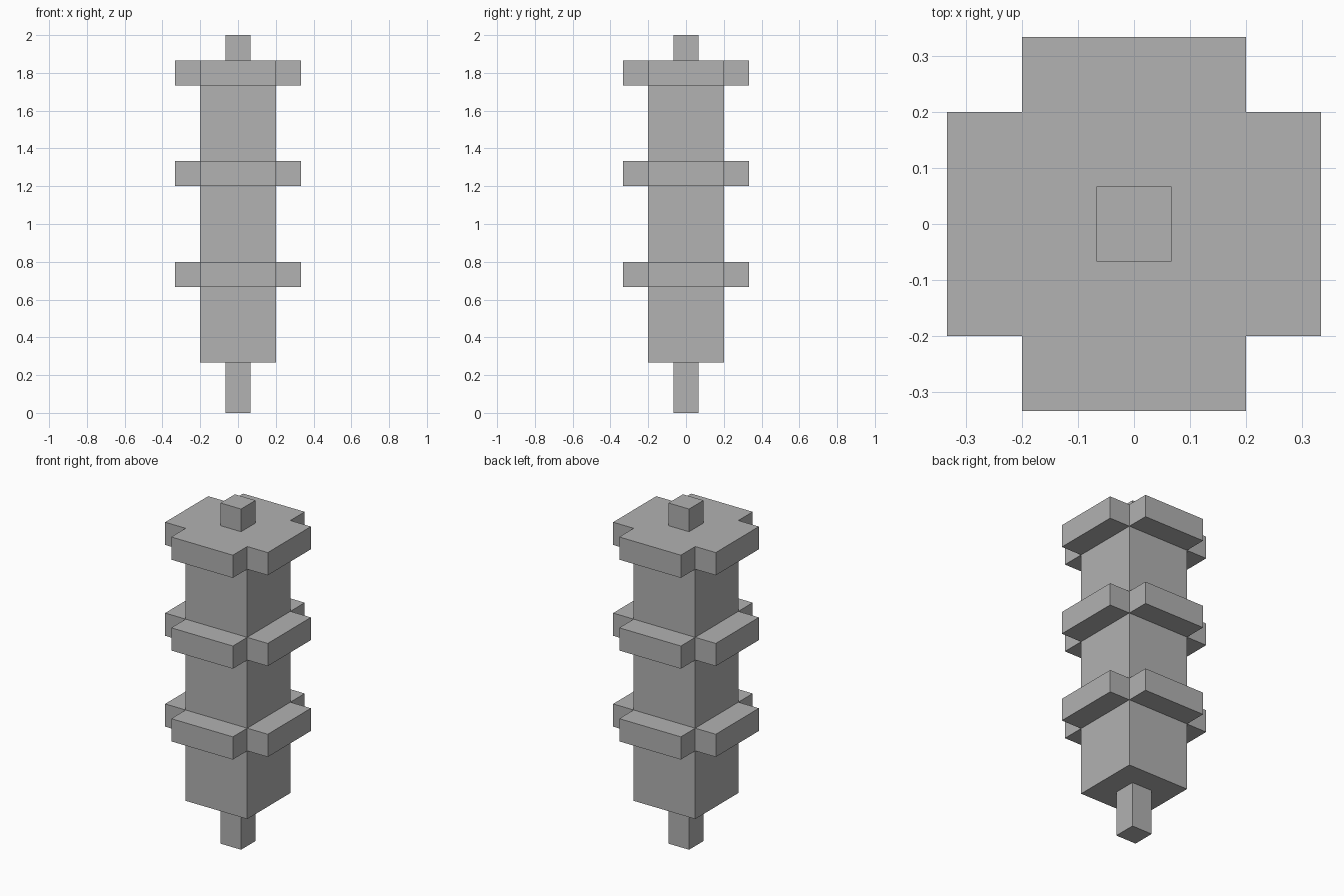
import bpy
import bmesh

cube = bpy.data.objects.get("Cube")
if cube:
    bpy.data.objects.remove(cube, do_unlink=True)

U = 2 / 15            # building module
PIN, BODY, ARM = U / 2, 1.5 * U, 2.5 * U   # half widths

grey = bpy.data.materials.new("plain_grey")
grey.use_nodes = True
colour = (0.445, 0.445, 0.445, 1)
grey.diffuse_color = colour
grey.node_tree.nodes["Principled BSDF"].inputs["Base Color"].default_value = colour


def prism(name, outline, bottom, top):
    """Extrude a flat outline upwards between two heights."""
    bm = bmesh.new()
    face = bm.faces.new([bm.verts.new((x, y, bottom)) for x, y in outline])
    made = bmesh.ops.extrude_face_region(bm, geom=[face])
    verts = [v for v in made["geom"] if isinstance(v, bmesh.types.BMVert)]
    bmesh.ops.translate(bm, verts=verts, vec=(0, 0, top - bottom))
    bmesh.ops.recalc_face_normals(bm, faces=bm.faces)
    mesh = bpy.data.meshes.new(name)
    bm.to_mesh(mesh)
    bm.free()
    mesh.materials.append(grey)
    obj = bpy.data.objects.new(name, mesh)
    bpy.context.collection.objects.link(obj)
    return obj


def turned(points):
    """Repeat a quarter of an outline around the z axis."""
    outline = []
    for _ in range(4):
        outline += points
        points = [(-y, x) for x, y in points]
    return outline


def square(half):
    return turned([(half, half)])


cross = turned([(ARM, -BODY), (ARM, BODY), (BODY, BODY)])

# Square pins, let slightly into the shaft
prism("bottom_pin", square(PIN), 0, 2.2 * U)
prism("top_pin", square(PIN), 13.8 * U, 15 * U)

# Main shaft, ending inside the top collar
prism("shaft", square(BODY), 2 * U, 13.5 * U)

# Cross-shaped collars
for name, base in (("lower", 5), ("middle", 9), ("top", 13)):
    prism(name + "_collar", cross, base * U, (base + 1) * U)
